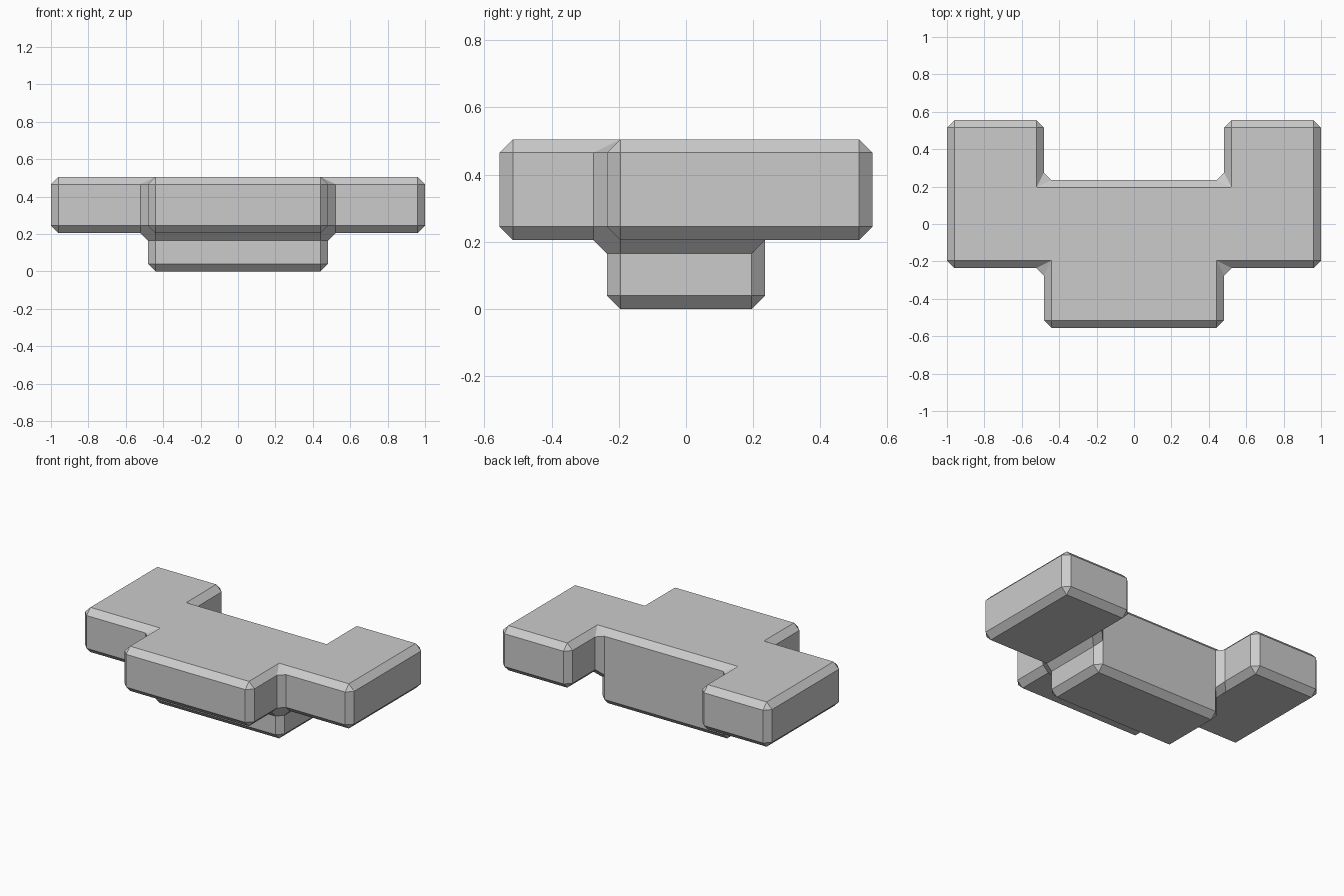
import bpy, bmesh
from mathutils import Vector

if "Cube" in bpy.data.objects:
    bpy.data.objects.remove(bpy.data.objects["Cube"])

# Grid lines of the blocky body
XS = [-1.0, -0.482, 0.482, 1.0]
YS = [-0.555, -0.235, 0.235, 0.555]
ZS = [0.0, 0.205, 0.505]

# Filled cells: foot block, centre bar with front tab, side arms reaching back
cells = {(1, 1, 0), (1, 1, 1), (1, 0, 1)}
for side in (0, 2):
    cells |= {(side, 1, 1), (side, 2, 1)}

bm = bmesh.new()


def corner(i, j, k):
    return Vector((XS[i], YS[j], ZS[k]))


def add_side(cell, axis, sign):
    """Add the cell wall facing along one axis."""
    u, v = (axis + 1) % 3, (axis + 2) % 3
    loop = [(0, 0), (1, 0), (1, 1), (0, 1)]
    if sign < 0:
        loop.reverse()
    verts = []
    for a, b in loop:
        p = list(cell)
        p[axis] += sign > 0
        p[u] += a
        p[v] += b
        verts.append(bm.verts.new(corner(*p)))
    bm.faces.new(verts)


# Outer walls only
for cell in sorted(cells):
    for axis in range(3):
        for sign in (-1, 1):
            other = list(cell)
            other[axis] += sign
            if tuple(other) not in cells:
                add_side(cell, axis, sign)

# Merge flat walls, then chamfer every edge
bmesh.ops.remove_doubles(bm, verts=bm.verts[:], dist=1e-4)
bmesh.ops.dissolve_limit(bm, angle_limit=0.02, verts=bm.verts[:], edges=bm.edges[:])
bmesh.ops.bevel(bm, geom=bm.edges[:], offset=0.04, offset_type='OFFSET',
                segments=1, profile=0.5, affect='EDGES', clamp_overlap=True)
bmesh.ops.recalc_face_normals(bm, faces=bm.faces[:])

mesh = bpy.data.meshes.new("bevelled_block")
bm.to_mesh(mesh)
bm.free()
obj = bpy.data.objects.new("bevelled_block", mesh)
bpy.context.collection.objects.link(obj)
